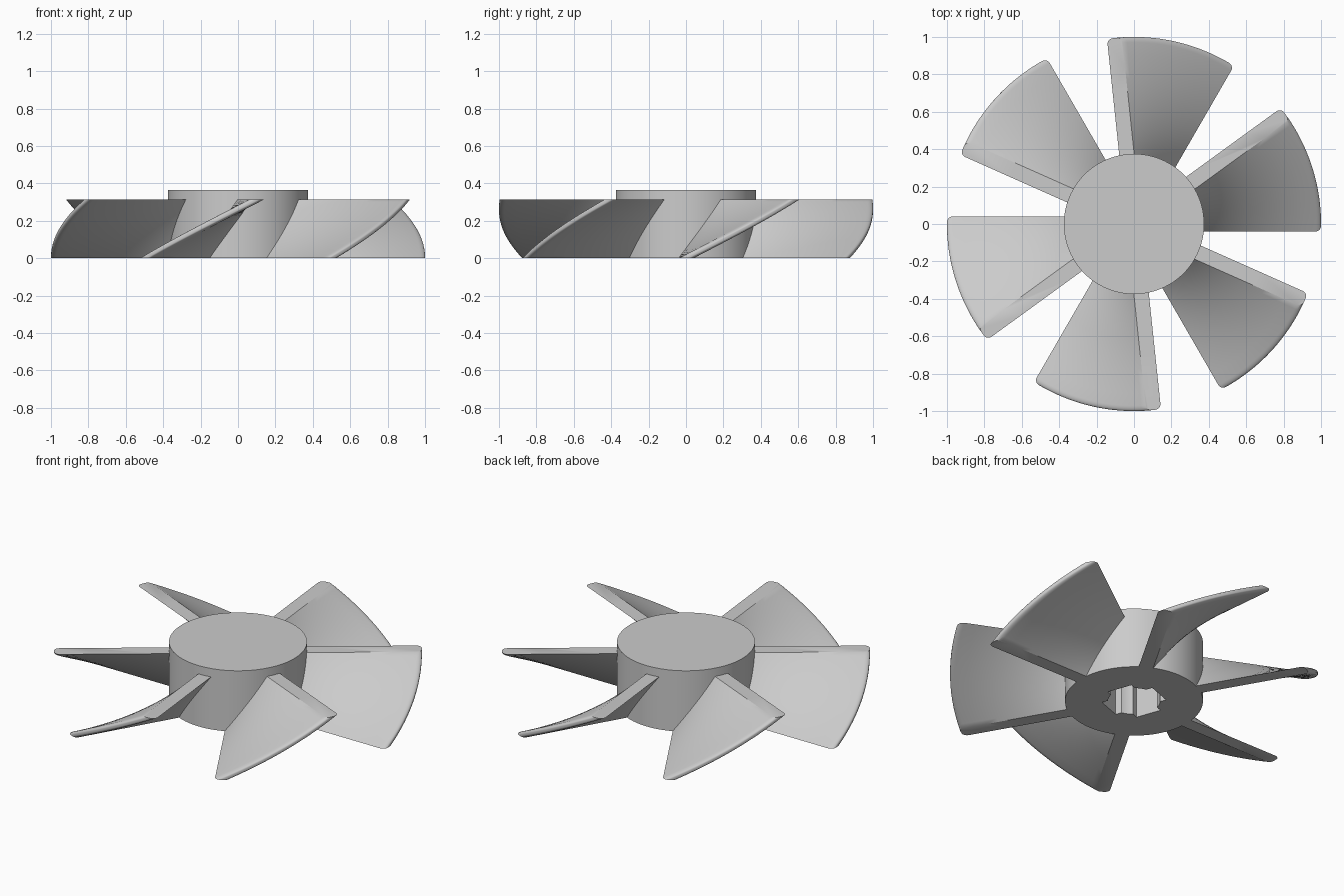
import bpy, bmesh
from math import cos, sin, pi, radians, sqrt, atan2

if "Cube" in bpy.data.objects:
    bpy.data.objects.remove(bpy.data.objects["Cube"])

BLADES = 6
TWIST = radians(36)
BLADE_H, HUB_H, HUB_R = 0.315, 0.365, 0.375
HALF_W, CORNER = 0.04, 0.03

grey = bpy.data.materials.new("plain grey")
grey.use_nodes = True
colour = (0.6, 0.6, 0.6, 1)
grey.diffuse_color = colour
grey.node_tree.nodes["Principled BSDF"].inputs["Base Color"].default_value = colour


def twisted_prism(name, outline, z0, z1, twist=0.0, steps=1, turn=0.0):
    """Sweep a flat outline upwards while turning it about the z axis."""
    bm = bmesh.new()
    rings = []
    for i in range(steps + 1):
        t = i / steps
        a = turn + twist * t
        rings.append([bm.verts.new((x * cos(a) - y * sin(a),
                                    x * sin(a) + y * cos(a),
                                    z0 + (z1 - z0) * t)) for x, y in outline])
    n = len(outline)
    for low, high in zip(rings, rings[1:]):
        for j in range(n):
            k = (j + 1) % n
            bm.faces.new((low[j], low[k], high[k], high[j]))
    bm.faces.new(rings[0][::-1])
    bm.faces.new(rings[-1])
    bmesh.ops.recalc_face_normals(bm, faces=bm.faces)
    mesh = bpy.data.meshes.new(name)
    bm.to_mesh(mesh)
    bm.free()
    mesh.materials.append(grey)
    obj = bpy.data.objects.new(name, mesh)
    bpy.context.collection.objects.link(obj)
    return obj


def select_only(obj):
    bpy.ops.object.select_all(action='DESELECT')
    obj.select_set(True)
    bpy.context.view_layer.objects.active = obj


def arc(radius, a0, a1, count, cx=0.0, cy=0.0):
    return [(cx + radius * cos(a0 + (a1 - a0) * i / count),
             cy + radius * sin(a0 + (a1 - a0) * i / count)) for i in range(count + 1)]


# Hub: plain cylinder
hub = twisted_prism("hub", arc(HUB_R, 0, 2 * pi, 96)[:-1], 0, HUB_H)

# Keyed shaft socket, open at the bottom and closed by the hub's cap
ARM, ARM_HALF, BORE_R = 0.158, 0.075, 0.142
step_angle = atan2(ARM_HALF, sqrt(BORE_R ** 2 - ARM_HALF ** 2))
quarter = [(ARM, -ARM_HALF), (ARM, ARM_HALF)] + arc(BORE_R, step_angle, pi / 2 - step_angle, 6)
socket = []
for q in range(4):
    c, s = cos(q * pi / 2), sin(q * pi / 2)
    socket += [(x * c - y * s, x * s + y * c) for x, y in quarter]
cutter = twisted_prism("socket_cutter", socket, -0.1, BLADE_H, turn=radians(20))
cutter.hide_render = True
cut = hub.modifiers.new("socket", 'BOOLEAN')
cut.operation, cut.object, cut.solver = 'DIFFERENCE', cutter, 'EXACT'
select_only(hub)
bpy.ops.object.modifier_apply(modifier=cut.name)
bpy.data.objects.remove(cutter)
bpy.ops.object.shade_smooth_by_angle(angle=radians(30))

# Blades: round-cornered strip swept up with a twist
ROOT, SPANS = 0.32, 10
edge = [ROOT + (1 - CORNER - ROOT) * i / SPANS for i in range(SPANS)]
tip = (arc(CORNER, -pi / 2, 0, 6, 1 - CORNER, CORNER - HALF_W)
       + arc(CORNER, 0, pi / 2, 6, 1 - CORNER, HALF_W - CORNER))
blade_outline = [(x, -HALF_W) for x in edge] + tip + [(x, HALF_W) for x in reversed(edge)]
for b in range(BLADES):
    blade = twisted_prism(f"blade_{b + 1}", blade_outline, 0, BLADE_H,
                          TWIST, 24, b * 2 * pi / BLADES)
    select_only(blade)
    bpy.ops.object.shade_smooth_by_angle(angle=radians(30))
